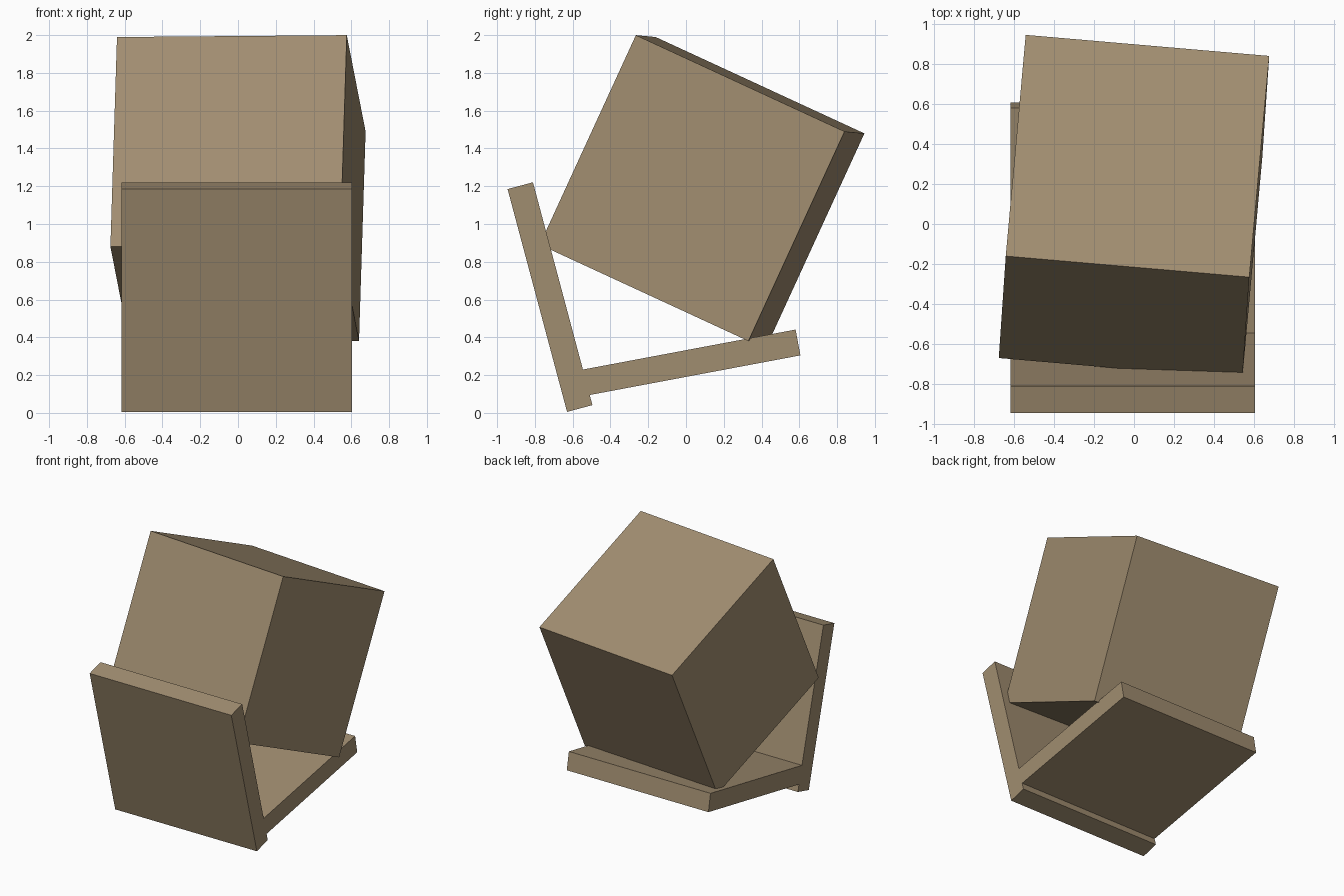
import bpy
from math import radians

default = bpy.data.objects.get("Cube")
if default:
    bpy.data.objects.remove(default, do_unlink=True)

SIDE = 1.221       # edge length shared by the block and both panels
THICK = 0.139      # panel thickness

# Single tan colour
tan = bpy.data.materials.new("tan")
tan.use_nodes = True
colour = (0.352, 0.266, 0.162, 1.0)
tan.diffuse_color = colour
tan.node_tree.nodes["Principled BSDF"].inputs["Base Color"].default_value = colour


def box(name, size, centre, tilt):
    """Flat-shaded box with the given size, centre and tilt in degrees."""
    bpy.ops.mesh.primitive_cube_add(size=1, location=centre,
                                    rotation=[radians(a) for a in tilt])
    obj = bpy.context.object
    obj.name = name
    obj.scale = size
    bpy.ops.object.transform_apply(location=False, rotation=False, scale=True)
    obj.data.materials.append(tan)
    return obj


# Upright panel leaning forward, floor panel rising to the back
box("front_panel", (SIDE, THICK, SIDE), (-0.007, -0.72, 0.613), (14.95, 0, 0))
box("floor_panel", (SIDE, SIDE, THICK), (-0.007, -0.007, 0.26), (10.65, 0, 0))

# Large block resting in the corner of the panels
box("tilted_block", (SIDE, SIDE, SIDE), (0, 0.085, 1.185), (-24.7, -0.47, -4.94))
